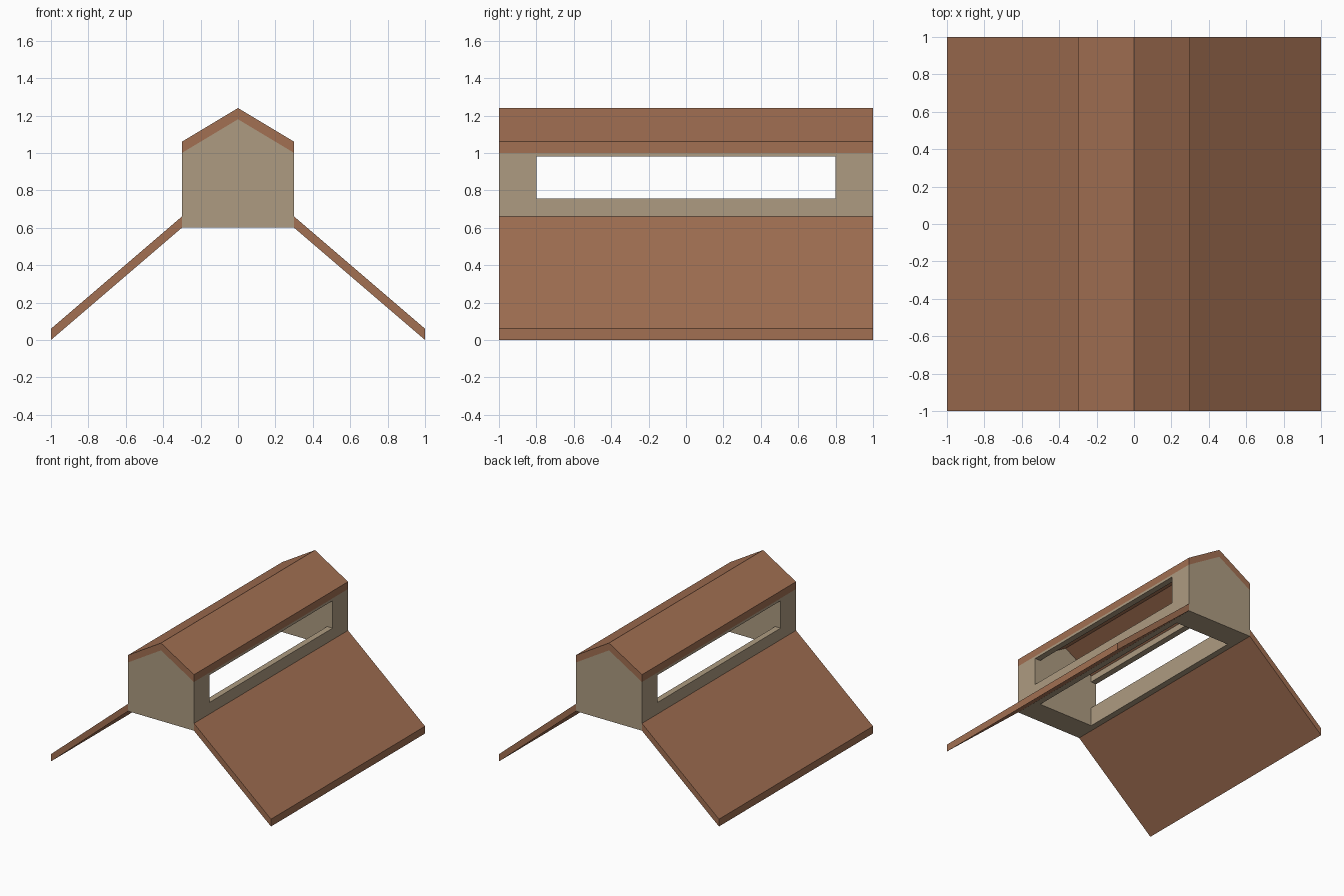
import bpy

if "Cube" in bpy.data.objects:
    bpy.data.objects.remove(bpy.data.objects["Cube"])


def material(name, color):
    m = bpy.data.materials.new(name)
    m.diffuse_color = (*color, 1)
    m.use_nodes = True
    m.node_tree.nodes["Principled BSDF"].inputs["Base Color"].default_value = m.diffuse_color
    return m


def prism(name, profile, half_length, mat=None):
    """Extrude an (x, z) profile along y, centred on y = 0."""
    n = len(profile)
    verts = [(x, y, z) for y in (-half_length, half_length) for x, z in profile]
    faces = [tuple(range(n)), tuple(range(2 * n - 1, n - 1, -1))]
    faces += [(i, i + n, (i + 1) % n + n, (i + 1) % n) for i in range(n)]
    mesh = bpy.data.meshes.new(name)
    mesh.from_pydata(verts, [], faces)
    ob = bpy.data.objects.new(name, mesh)
    bpy.context.collection.objects.link(ob)
    if mat:
        mesh.materials.append(mat)
    return ob


tile = material("roof_tile", (0.36, 0.16, 0.085))
plaster = material("wall_plaster", (0.42, 0.33, 0.22))
T = 0.06  # vertical roof thickness

# Monitor walls with solid gable ends
walls = prism("monitor_walls",
              [(-0.3, 0.6), (0.3, 0.6), (0.3, 1.0), (0, 1.18), (-0.3, 1.0)], 1, plaster)

# Cross-shaped cutter: open shaft plus the long window on both sides
cutter = prism("opening_cutter",
               [(-0.25, 0.5), (0.25, 0.5), (0.25, 0.755), (0.5, 0.755), (0.5, 0.98),
                (0.25, 0.98), (0.25, 1.5), (-0.25, 1.5), (-0.25, 0.98),
                (-0.5, 0.98), (-0.5, 0.755), (-0.25, 0.755)], 0.8)
cutter.hide_render = True
cutter.hide_set(True)
cut = walls.modifiers.new("openings", 'BOOLEAN')
cut.operation = 'DIFFERENCE'
cut.solver = 'EXACT'
cut.object = cutter
bpy.context.view_layer.objects.active = walls
bpy.ops.object.modifier_apply(modifier=cut.name)
bpy.data.objects.remove(cutter)

# Ridged cap roof over the monitor
prism("cap_roof",
      [(-0.3, 1.0), (0, 1.18), (0.3, 1.0), (0.3, 1.0 + T), (0, 1.18 + T), (-0.3, 1.0 + T)],
      1, tile)

# Lower roof slopes
prism("right_slope", [(0.3, 0.6), (1, 0), (1, T), (0.3, 0.6 + T)], 1, tile)
prism("left_slope", [(-1, 0), (-0.3, 0.6), (-0.3, 0.6 + T), (-1, T)], 1, tile)
